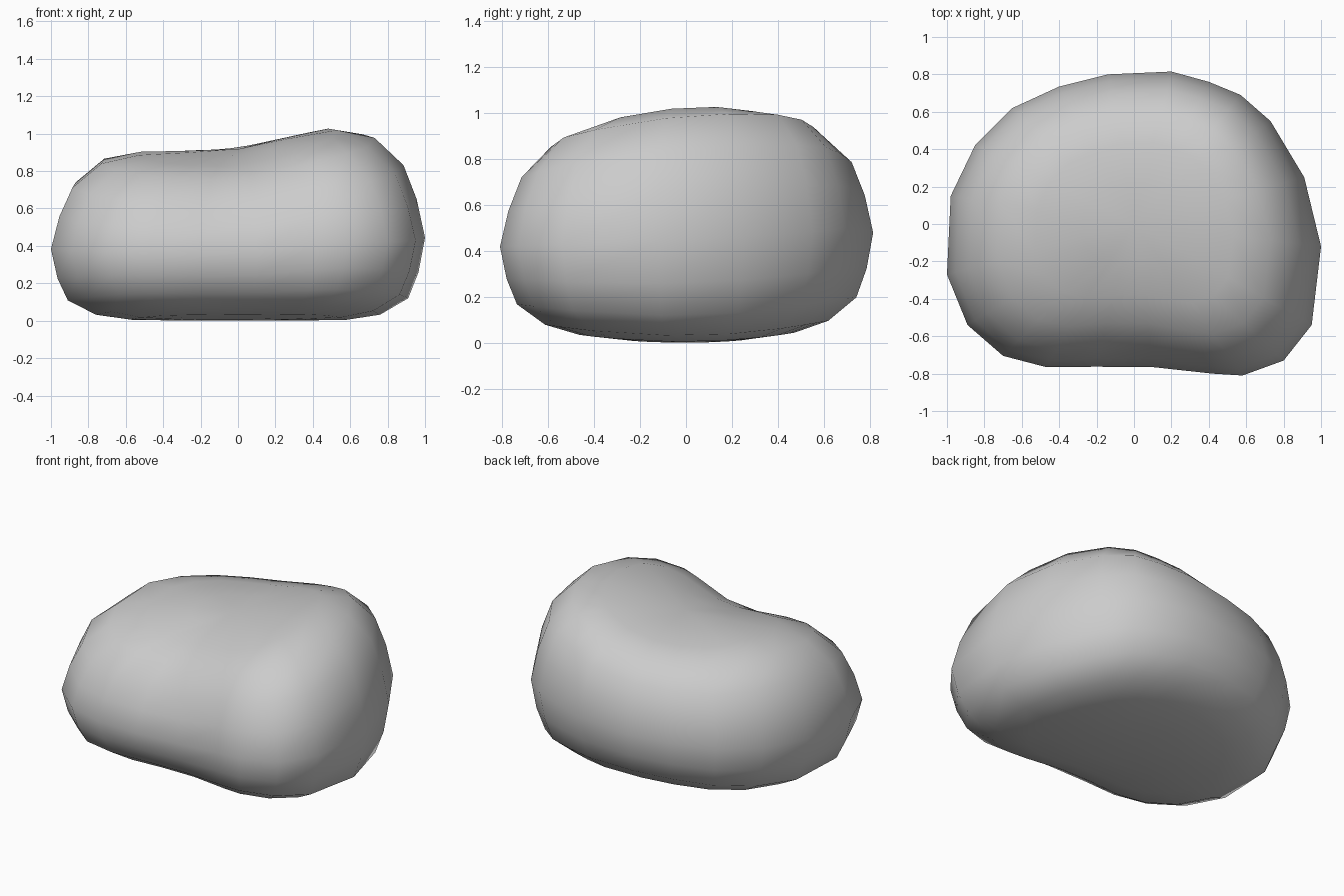
import bpy, bmesh
from math import exp

if "Cube" in bpy.data.objects:
    bpy.data.objects.remove(bpy.data.objects["Cube"])

# Kidney-shaped plan outline of the boulder (seen from above)
outline = [(-1, -.27), (-.98, .15), (-.85, .42), (-.65, .62), (-.4, .735),
           (-.14, .8), (.2, .815), (.4, .76), (.57, .69), (.73, .55),
           (.91, .25), (1, -.12), (.95, -.54), (.8, -.73), (.58, -.81),
           (.42, -.8), (.1, -.765), (-.2, -.763), (-.47, -.765),
           (-.7, -.705), (-.89, -.54)]
outline.reverse()  # counter-clockwise

# Vertical profile: plan scale, fraction of the local height
profile = [(.3, 0), (.58, .004), (.76, .03), (.91, .115), (.965, .25), (1, .43),
           (.955, .63), (.885, .805), (.73, .945), (.53, .988), (.27, 1)]


def bump(v, centre, width):
    return exp(-((v - centre) / width) ** 2)


def place(px, py, s, h):
    x, y = px * s, py * s
    # Top: high on the right, shallow saddle in the middle, falling to the front
    top = .925 + .13 * bump(min(x, .62), .62, .42) - .012 * bump(x, -.1, .25)
    top -= (.18 if y < .25 else .04) * (y - .25) ** 2
    top -= .015 * bump(x, 0, .3) * bump(y, -.6, .35)
    top -= .03 * bump(x, -.55, .4) * bump(y, .55, .35)
    # Underside curls up towards front and back
    z = h * top + (.14 if y < 0 else .18) * y * y * (1 - h)
    # Hollow in the front above and below the waist
    if y < 0:
        y += .06 * bump(x, -.03, .3) * abs(h - .43) * min(1, -y / .5)
    return x, y, z


bm = bmesh.new()
rings = [[bm.verts.new(place(px, py, s, h)) for px, py in outline] for s, h in profile]
n = len(outline)
for low, high in zip(rings, rings[1:]):
    for i in range(n):
        j = (i + 1) % n
        bm.faces.new((low[i], low[j], high[j], high[i]))

# Caps
base = bm.verts.new((0, 0, 0))
crown = bm.verts.new(place(0, 0, 0, 1))
for i in range(n):
    j = (i + 1) % n
    bm.faces.new((base, rings[0][j], rings[0][i]))
    bm.faces.new((crown, rings[-1][i], rings[-1][j]))
bmesh.ops.recalc_face_normals(bm, faces=bm.faces)
for f in bm.faces:
    f.smooth = True

mesh = bpy.data.meshes.new("boulder")
bm.to_mesh(mesh)
bm.free()
bpy.context.collection.objects.link(bpy.data.objects.new("boulder", mesh))
